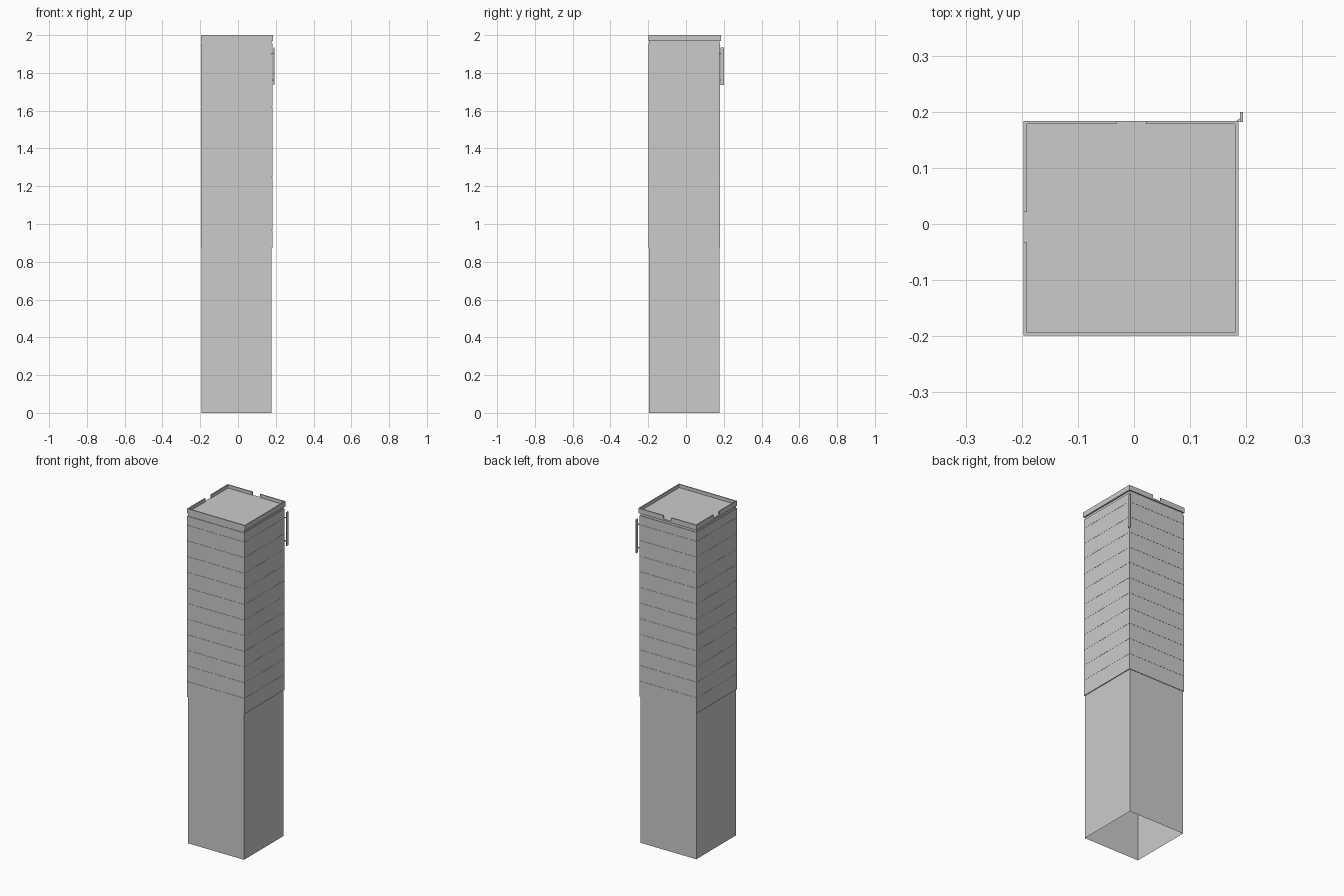
import bpy, bmesh

if "Cube" in bpy.data.objects:
    bpy.data.objects.remove(bpy.data.objects["Cube"])

grey = bpy.data.materials.new("concrete_grey")
grey.diffuse_color = (0.6, 0.6, 0.6, 1)
grey.use_nodes = True
grey.node_tree.nodes["Principled BSDF"].inputs["Base Color"].default_value = grey.diffuse_color


def make(name, bm):
    me = bpy.data.meshes.new(name)
    bm.to_mesh(me)
    bm.free()
    me.materials.append(grey)
    ob = bpy.data.objects.new(name, me)
    bpy.context.collection.objects.link(ob)
    return ob


def add_box(bm, x0, x1, y0, y1, z0, z1):
    vs = bmesh.ops.create_cube(bm, size=1)["verts"]
    for v in vs:
        v.co = (x1 if v.co.x > 0 else x0, y1 if v.co.y > 0 else y0,
                z1 if v.co.z > 0 else z0)
    return vs


def add_ring(bm, x0, x1, y0, y1, z0, z1, t):
    """Square band with wall thickness t, mitred at the corners."""
    rows = []
    for d, z in ((0, z0), (0, z1), (t, z1), (t, z0)):
        rows.append([bm.verts.new(c) for c in (
            (x0 + d, y0 + d, z), (x1 - d, y0 + d, z),
            (x1 - d, y1 - d, z), (x0 + d, y1 - d, z))])
    for a, b in zip(rows, rows[1:] + rows[:1]):
        for i in range(4):
            j = (i + 1) % 4
            bm.faces.new((a[i], a[j], b[j], b[i]))


# Tower shaft, an open-bottomed shell closed by the roof deck
bm = bmesh.new()
add_box(bm, -0.192, 0.177, -0.196, 0.177, 0, 1.98)
bmesh.ops.delete(bm, geom=[f for f in bm.faces if f.normal.z < -0.5
                           or f.calc_center_median().z < 0.01], context='FACES_ONLY')
make("tower_shaft", bm)

# Cladding bands, one per upper floor, with hairline joints
bm = bmesh.new()
floor, base, top = 0.0934, 0.874, 1.955
for k in range(12):
    z0 = base + k * floor
    add_ring(bm, -0.197, 0.182, -0.199, 0.180, z0, min(z0 + floor - 0.0008, top), 0.006)
make("floor_cladding", bm)

# Cornice around the roof deck
X0, X1, Y0, Y1, T = -0.197, 0.186, -0.199, 0.184, 0.006
bm = bmesh.new()
add_ring(bm, X0, X1, Y0, Y1, 1.97, 1.98, 0.022)
make("cornice", bm)

# Parapet walls, with an opening in the left and back sides
bm = bmesh.new()
for box in ((X0, X1, Y0, Y0 + T), (X1 - T, X1, Y0 + T, Y1),
            (X0, X0 + T, Y0 + T, -0.033), (X0, X0 + T, 0.021, Y1),
            (X0 + T, -0.031, Y1 - T, Y1), (0.021, X1 - T, Y1 - T, Y1)):
    add_box(bm, *box, 1.98, 2.0)
make("parapet", bm)

# Vertical blade panel at the back right corner
bm = bmesh.new()
add_box(bm, 0.189, 0.194, 0.182, 0.200, 1.735, 1.935)
make("corner_blade", bm)

# Diagonal brackets holding the blade
bm = bmesh.new()
for z in (1.76, 1.90):
    for v in add_box(bm, 0.177, 0.190, 0.175, 0.180, z, z + 0.006):
        if v.co.x > 0.18:
            v.co.y += 0.009
make("blade_brackets", bm)
